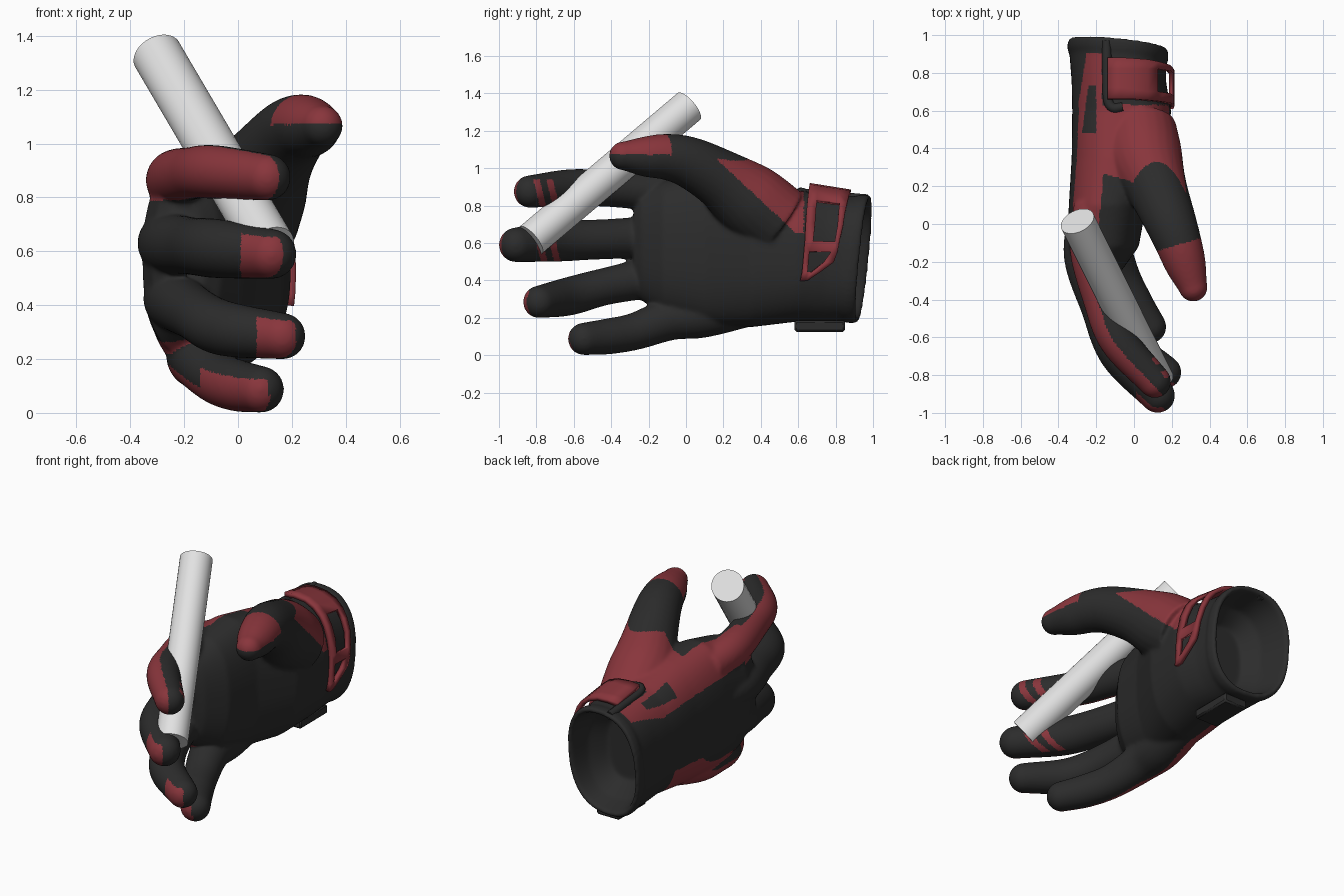
import bpy, bmesh
from math import sin, cos, pi, radians, copysign
from mathutils import Vector, kdtree

if "Cube" in bpy.data.objects:
    bpy.data.objects.remove(bpy.data.objects["Cube"])


def material(name, rgb):
    m = bpy.data.materials.new(name)
    m.use_nodes = True
    m.diffuse_color = (*rgb, 1)
    b = m.node_tree.nodes["Principled BSDF"]
    b.inputs["Base Color"].default_value = (*rgb, 1)
    b.inputs["Roughness"].default_value = 0.7
    return m


BLACK = material("black fabric", (0.025, 0.025, 0.025))
RED = material("dark red fabric", (0.25, 0.036, 0.045))
WHITE = material("pale grey", (0.76, 0.76, 0.76))


def make_object(name, bm, *mats):
    bmesh.ops.recalc_face_normals(bm, faces=bm.faces)
    me = bpy.data.meshes.new(name)
    bm.to_mesh(me)
    bm.free()
    ob = bpy.data.objects.new(name, me)
    bpy.context.collection.objects.link(ob)
    for m in mats:
        me.materials.append(m)
    return ob


def activate(ob):
    bpy.ops.object.select_all(action='DESELECT')
    ob.select_set(True)
    bpy.context.view_layer.objects.active = ob


def smooth(ob):
    activate(ob)
    bpy.ops.object.shade_smooth_by_angle(angle=radians(40))


def loft(bm, rings):
    """Closed skin through rings of points."""
    rows = [[bm.verts.new(p) for p in r] for r in rings]
    n = len(rows[0])
    for a, b in zip(rows, rows[1:]):
        for i in range(n):
            j = (i + 1) % n
            bm.faces.new((a[i], a[j], b[j], b[i]))
    bm.faces.new(rows[0][::-1])
    bm.faces.new(rows[-1])


def oval(a, y, xc, zc, xr, zr, tilt=0):
    """Point on a slightly squared oval in the xz plane."""
    def sq(v):
        return copysign(abs(v) ** 0.83, v)
    x, z = xr * sq(cos(a)), zr * sq(sin(a))
    return Vector((xc + x, y + tilt * (z - x), zc + z))


def spline(points, steps=8):
    """Smooth (x, y, z, radius) path through the points."""
    p = [Vector(q) for q in points]
    p = [p[0] * 2 - p[1]] + p + [p[-1] * 2 - p[-2]]
    out = []
    for a, b, c, d in zip(p, p[1:], p[2:], p[3:]):
        for k in range(steps):
            t = k / steps
            out.append(0.5 * (2 * b + (c - a) * t + (2 * a - 5 * b + 4 * c - d) * t * t
                              + (3 * b - a - 3 * c + d) * t ** 3))
    return out + [p[-2]]


FINGERS = {
    "index": [(-.22, .1, .83, .1), (-.235, -.13, .87, .106), (-.172, -.4, .89, .098),
              (-.085, -.615, .895, .1), (.11, -.835, .875, .087)],
    "middle": [(-.23, .1, .63, .1), (-.26, -.16, .63, .113), (-.175, -.44, .62, .107),
               (-.075, -.685, .61, .11), (.125, -.908, .59, .093)],
    "ring": [(-.22, .1, .42, .1), (-.238, -.14, .42, .112), (-.162, -.42, .37, .1),
             (-.055, -.625, .315, .103), (.165, -.785, .285, .087)],
    "pinky": [(-.12, .4, .27, .1), (-.14, .1, .22, .125), (-.135, -.08, .195, .115),
              (-.07, -.27, .128, .1), (.005, -.42, .1, .096), (.085, -.545, .087, .087)],
    "thumb": [(.025, .5, .71, .2), (.06, .34, .83, .2), (.125, .18, .945, .16),
              (.19, .02, 1.03, .138), (.235, -.1, 1.06, .124),
              (.275, -.22, 1.062, .108), (.313, -.335, 1.066, .077)],
}

# Glove body: palm and hollow cuff as one loft
bm = bmesh.new()
palm = [(-.28, -.2, .58, .08, .2), (-.24, -.19, .575, .13, .28), (-.12, -.165, .57, .19, .36),
        (.1, -.14, .565, .205, .41), (.35, -.08, .545, .25, .395), (.6, -.065, .53, .262, .35),
        (.75, -.08, .52, .25, .345), (.87, -.085, .515, .256, .335, .1),
        (.9, -.085, .515, .268, .343, .1), (.945, -.085, .515, .265, .343, .1),
        (.955, -.085, .515, .25, .325, .1), (.945, -.085, .515, .235, .312, .1),
        (.8, -.08, .515, .2, .28), (.7, -.08, .515, .13, .2)]
loft(bm, [[oval(2 * pi * i / 48, *r) for i in range(48)] for r in palm])

# Fingers and thumb: tapered tubes with round ends
samples = []
for name, pts in FINGERS.items():
    path = spline(pts)
    rings = []
    for i, q in enumerate(path):
        t = (path[min(i + 1, len(path) - 1)] - path[max(i - 1, 0)]).to_3d().normalized()
        side = t.cross(Vector((0, 0, 1))).normalized()
        up = side.cross(t)
        rings.append([q.to_3d() + q.w * (side * cos(a) + up * sin(a))
                      for a in (2 * pi * k / 24 for k in range(24))])
        samples.append((name, q.to_3d(), t))
    loft(bm, rings)
    s = bmesh.ops.create_uvsphere(bm, u_segments=24, v_segments=14, radius=path[-1].w)
    bmesh.ops.translate(bm, verts=s["verts"], vec=path[-1].to_3d())
glove = make_object("glove", bm, BLACK, RED)
activate(glove)
mod = glove.modifiers.new("merge", 'REMESH')
mod.mode = 'VOXEL'
mod.voxel_size = 0.009
bpy.ops.object.modifier_apply(modifier="merge")
mod = glove.modifiers.new("relax", 'SMOOTH')
mod.factor = 0.5
mod.iterations = 18
bpy.ops.object.modifier_apply(modifier="relax")

# Red panels on the glove
tree = kdtree.KDTree(len(samples))
for i, s in enumerate(samples):
    tree.insert(s[1], i)
tree.balance()
# start and end along x, and how far the patch wraps over the top
TIP_PATCH = {"middle": (.01, .185, .7), "ring": (.07, .215, .7), "pinky": (-.14, .145, .45)}


def is_red(c, n):
    x, y, z = c
    name, _, t = samples[tree.find(c)[1]]
    back = n.x * t.y - n.y * t.x
    # thumb tip
    if name == "thumb" and y < 0.1:
        return y < -.12 + .3 * (x - .2) and n.z > 0.08
    # fingertip patches, index back and grip stripes
    if y < -.12:
        if name == "index" and z > .79 and back > 0.2 and x < .185:
            return True
        if name in TIP_PATCH:
            lo, hi, top = TIP_PATCH[name]
            if lo < x < hi and back > 0.25 and n.z < top:
                return True
        if name in ("index", "middle") and back < -.2 and z < (.94 if name == "index" else .62):
            s = y + (z - .6 if name == "middle" else z - .87) * .25
            return -.8 < s < -.765 or -.73 < s < -.695
    # outer edge below the little finger
    if name == "pinky":
        return y < .55 and back > 0.1 and -.96 < n.z < -.25
    # back of the hand, thumb base and cuff
    if z < .65 or y > .9 or y < -.2:
        return False
    window = .48 < y < .73 and -.275 + .13 * (y - .48) < x < -.2
    dorsal = z > .8 - .1 * y and not window
    if y > .63:
        return dorsal and n.z > 0 and -.3 + .16 * (y - .6) < x < -.17
    if x > 0:
        return y > .33 - 7 * (x - .12) ** 2 and z > 1.2 - .93 * y
    if x > -.16 + .1 * (min(y, .27) - .27):
        return y > .22 - .3 * x and n.z > 0.1
    return dorsal


for f in glove.data.polygons:
    f.material_index = int(is_red(f.center, f.normal))
    f.use_smooth = True

# Wrist strap: rows of (angle, edge, hole edge, hole edge, edge), open where flagged
rows = [(101, .66, .72, .82, .88, 0), (90, .66, .72, .82, .88, 0), (78, .66, .71, .82, .875, 0),
        (64, .655, .7, .82, .87, 0), (50, .65, .7, .82, .86, 1), (38, .645, .695, .815, .85, 1),
        (24, .64, .69, .81, .84, 1), (10, .635, .68, .795, .82, 0), (3, .63, .66, .775, .81, 1),
        (-2, .625, .655, .735, .79, 1), (-8, .62, .65, .67, .72, 0), (-14, .61, .62, .64, .65, 0)]
bm = bmesh.new()
grid = [[bm.verts.new(oval(radians(r[0]), y, -.07, .52, .272, .388 - (y - .66) * .16))
         for y in r[1:5]] for r in rows]
for r, a, b in zip(rows, grid, grid[1:]):
    for k in range(3):
        if not (r[5] and k == 1):
            bm.faces.new((a[k], a[k + 1], b[k + 1], b[k]))
strap = make_object("wrist_strap", bm, RED)
mod = strap.modifiers.new("thickness", 'SOLIDIFY')
mod.thickness = 0.026
mod.offset = 0
smooth(strap)

# Cuff edging
cu = bpy.data.curves.new("cuff_edging", 'CURVE')
cu.dimensions = '3D'
cu.bevel_depth = 0.026
cu.bevel_resolution = 3
cu.use_fill_caps = True
sp = cu.splines.new('POLY')
path = spline([(-.145, .97, .835, 0), (-.142, .8, .85, 0), (-.137, .66, .862, 0),
               (-.11, .615, .87, 0), (-.06, .62, .87, 0)], 6)
sp.points.add(len(path) - 1)
for q, p in zip(sp.points, path):
    q.co = (*p.to_3d(), 1)
cu.materials.append(BLACK)
bpy.context.collection.objects.link(bpy.data.objects.new("cuff_edging", cu))

# Strap tab under the heel of the palm
bm = bmesh.new()
bmesh.ops.create_cube(bm, size=1)
bmesh.ops.scale(bm, verts=bm.verts, vec=(.16, .27, .06))
bmesh.ops.translate(bm, verts=bm.verts, vec=(-.05, .715, .155))
tab = make_object("strap_tab", bm, BLACK)
mod = tab.modifiers.new("soft edges", 'BEVEL')
mod.width = 0.01
smooth(tab)

# Rod held between the fingers
top, bottom = Vector((-.3, .015, 1.33)), Vector((.12, -.83, .615))
bm = bmesh.new()
bmesh.ops.create_cone(bm, cap_ends=True, segments=32, radius1=.094, radius2=.094,
                      depth=(top - bottom).length)
rod = make_object("rod", bm, WHITE)
rod.rotation_euler = (top - bottom).to_track_quat('Z', 'Y').to_euler()
rod.location = (top + bottom) / 2
smooth(rod)
